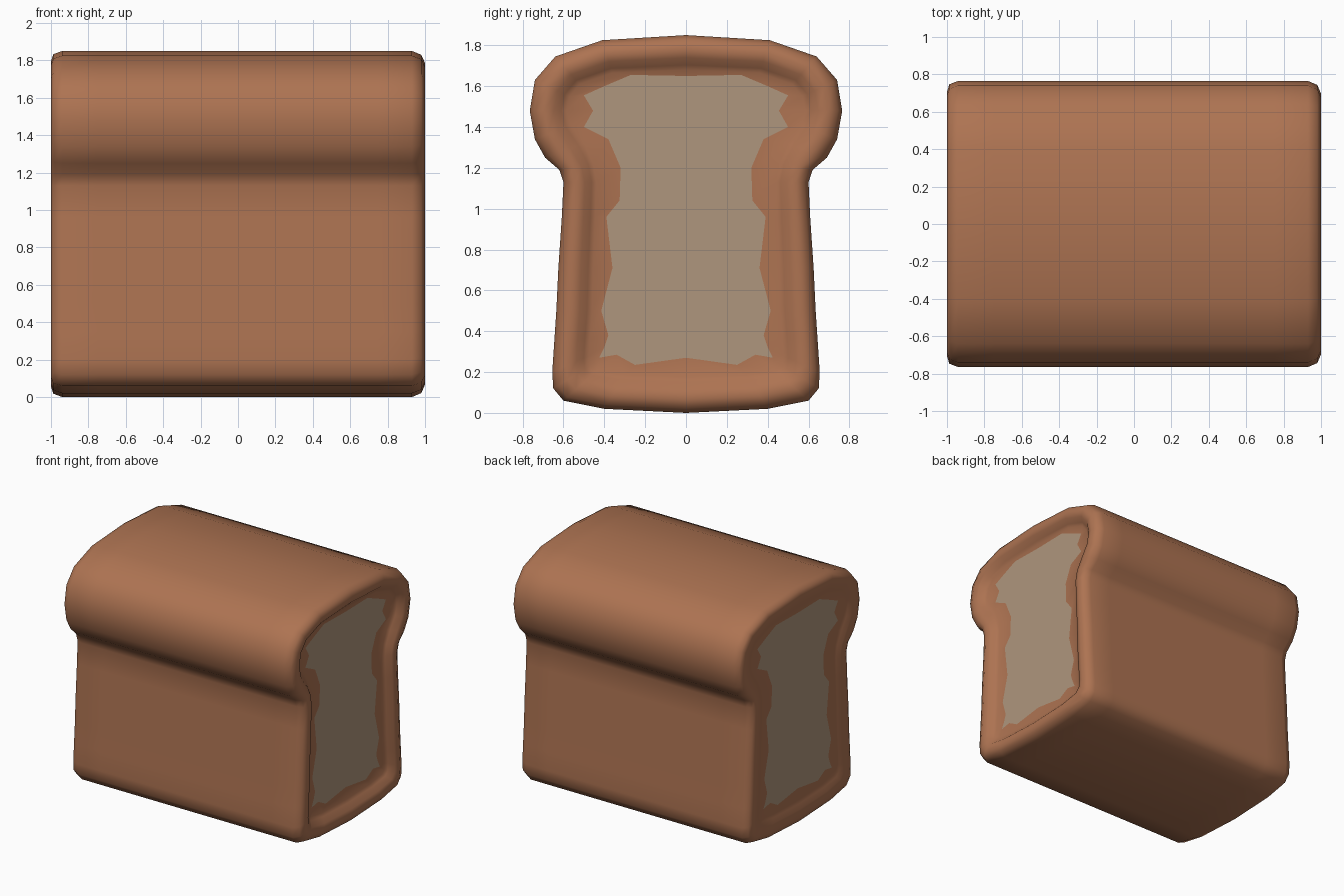
import bpy, bmesh

if "Cube" in bpy.data.objects:
    bpy.data.objects.remove(bpy.data.objects["Cube"])

# Half cross-sections (y, z), top to bottom, matched point for point
OUTER = [(0, 1.85), (.41, 1.825), (.64, 1.745), (.74, 1.63), (.765, 1.48), (.74, 1.34),
         (.69, 1.25), (.62, 1.19), (.60, 1.13), (.608, .96), (.625, .71), (.635, .5),
         (.645, .35), (.655, .2), (.65, .12), (.60, .06), (.40, .02), (0, 0)]
GROOVE = [(0, 1.68), (.36, 1.665), (.52, 1.61), (.57, 1.55), (.585, 1.48), (.565, 1.41),
          (.50, 1.32), (.455, 1.22), (.44, 1.13), (.445, .96), (.455, .71), (.46, .5),
          (.47, .37), (.475, .28), (.47, .23), (.44, .205), (.30, .185), (0, .175)]
CRUMB = [(0, 1.65), (.27, 1.655), (.40, 1.60), (.50, 1.555), (.455, 1.48), (.50, 1.40),
         (.38, 1.34), (.32, 1.20), (.325, 1.04), (.39, .96), (.36, .71), (.415, .50),
         (.38, .38), (.40, .32), (.425, .27), (.34, .285), (.25, .235), (0, .27)]
# End shape: (x, blend from outer to groove); the right end is the more hollow one
RIGHT = [(.75, 0), (.93, 0), (.98, .12), (1, .38), (.988, .65), (.955, .86), (.943, 1)]
LEFT = [(-.75, 0), (-.94, 0), (-.987, .1), (-1, .32), (-.995, .65), (-.982, .86), (-.976, 1)]
RIGHT_CRUMB, LEFT_CRUMB = .937, -.972


def mirrored(half):
    return half + [(-y, z) for y, z in half[-2:0:-1]]


def ring(x, t):
    return [(x, a + (c - a) * t, b + (d - b) * t)
            for (a, b), (c, d) in zip(mirrored(OUTER), mirrored(GROOVE))]


def crumb_ring(x):
    return [(x, y, z) for y, z in mirrored(CRUMB)]


def material(name, rgb):
    m = bpy.data.materials.new(name)
    m.diffuse_color = (*rgb, 1)
    m.use_nodes = True
    m.node_tree.nodes["Principled BSDF"].inputs["Base Color"].default_value = m.diffuse_color
    return m


def add_object(bm, name, mat, smooth):
    for f in bm.faces:
        f.smooth = smooth
    me = bpy.data.meshes.new(name)
    bm.to_mesh(me)
    bm.free()
    me.materials.append(mat)
    bpy.context.collection.objects.link(bpy.data.objects.new(name, me))


crust_mat = material("crust", (.42, .172, .084))
crumb_mat = material("crumb", (.43, .305, .205))

# Crust: rings run from one crumb edge over the rounded rims to the other
rings = ([crumb_ring(LEFT_CRUMB)] + [ring(*p) for p in reversed(LEFT)]
         + [ring(*p) for p in RIGHT] + [crumb_ring(RIGHT_CRUMB)])
bm = bmesh.new()
loops = [[bm.verts.new(co) for co in r] for r in rings]
for a, b in zip(loops, loops[1:]):
    n = len(a)
    for i in range(n):
        j = (i + 1) % n
        bm.faces.new((a[i], a[j], b[j], b[i]))
bmesh.ops.recalc_face_normals(bm, faces=bm.faces)
add_object(bm, "crust", crust_mat, True)

# Crumb: ragged pale patch on each cut end
for name, x in (("crumb_right", RIGHT_CRUMB), ("crumb_left", LEFT_CRUMB)):
    bm = bmesh.new()
    face = bm.faces.new([bm.verts.new(co) for co in crumb_ring(x)])
    face.normal_update()
    if face.normal.x * x < 0:
        face.normal_flip()
    bmesh.ops.triangulate(bm, faces=[face])
    add_object(bm, name, crumb_mat, False)
